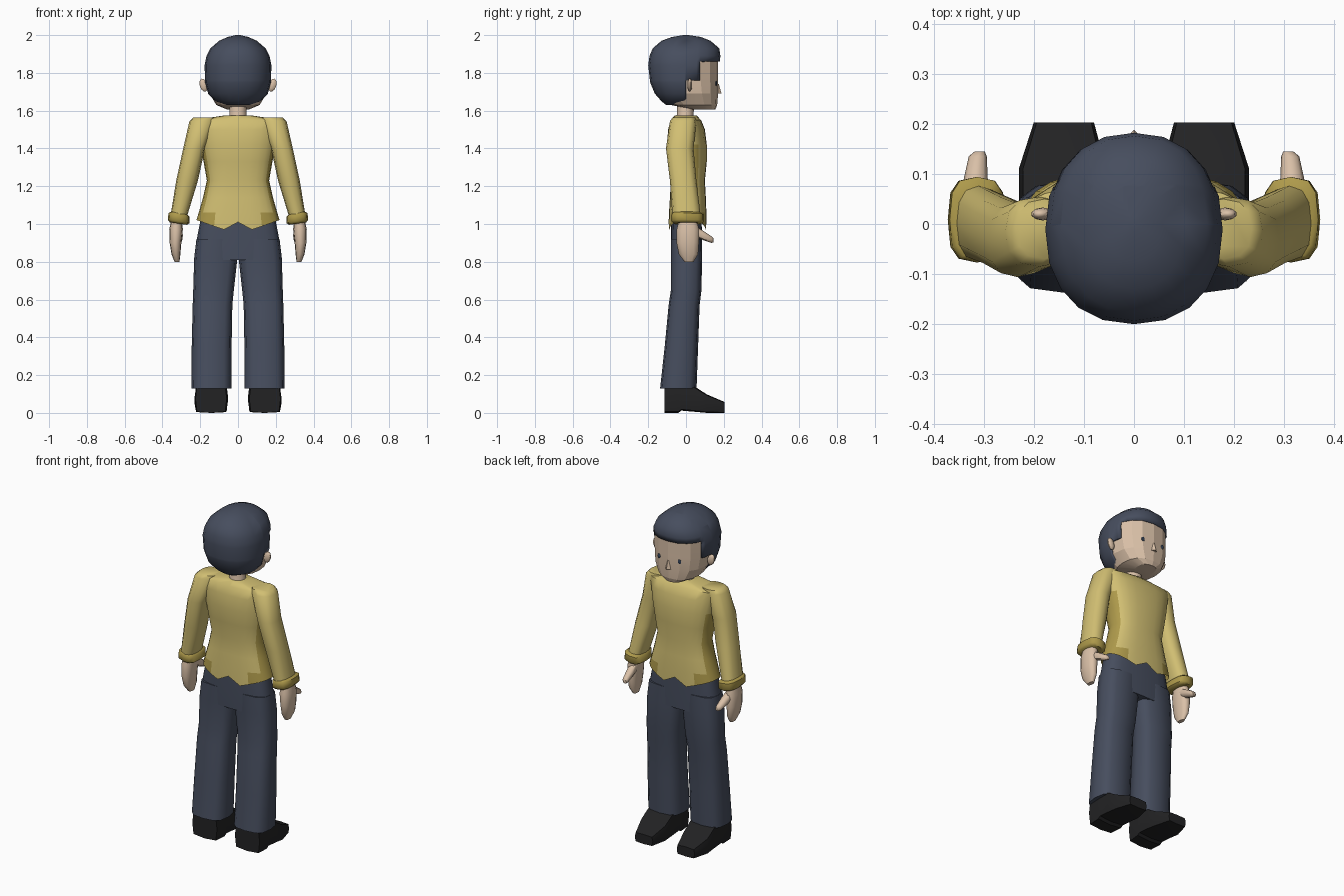
import bpy, bmesh, math
from mathutils import Matrix, Vector


def mat(name, r, g, b):
    m = bpy.data.materials.new(name)
    m.diffuse_color = (r, g, b, 1)
    return m


NAVY = mat("navy", 0.062, 0.075, 0.112)
YELLOW = mat("yellow", 0.64, 0.52, 0.17)
OLIVE = mat("dark yellow", 0.42, 0.32, 0.07)
SKIN = mat("skin", 0.70, 0.53, 0.39)
BLACK = mat("black", 0.016, 0.016, 0.017)
EYE = mat("eye", 0.03, 0.05, 0.09)


def finish(name, bm, *mats, angle=40):
    bmesh.ops.recalc_face_normals(bm, faces=bm.faces)
    me = bpy.data.meshes.new(name)
    bm.to_mesh(me)
    bm.free()
    ob = bpy.data.objects.new(name, me)
    bpy.context.collection.objects.link(ob)
    for m in mats:
        me.materials.append(m)
    if angle:
        bpy.ops.object.select_all(action='DESELECT')
        ob.select_set(True)
        bpy.context.view_layer.objects.active = ob
        bpy.ops.object.shade_smooth_by_angle(angle=math.radians(angle))
    return ob


def loft(rings, n=16, e=2.4, s=1, axis='z', caps=(True, True)):
    """Skin rings (h, a0, a1, b0, b1): level, then extents across.
    axis z: a = x, b = y;  axis y: a = x, b = z."""
    bm = bmesh.new()
    loops = []
    for h, a0, a1, b0, b1 in rings:
        loop = []
        for i in range(n):
            t = 2 * math.pi * i / n
            c, d = math.cos(t), math.sin(t)
            a = (a0 + a1) / 2 + (a1 - a0) / 2 * math.copysign(abs(c) ** (2 / e), c)
            b = (b0 + b1) / 2 + (b1 - b0) / 2 * math.copysign(abs(d) ** (2 / e), d)
            loop.append(bm.verts.new((s * a, b, h) if axis == 'z' else (s * a, h, b)))
        loops.append(loop)
    for p, q in zip(loops, loops[1:]):
        for i in range(n):
            j = (i + 1) % n
            bm.faces.new((p[i], p[j], q[j], q[i]))
    if caps[0]:
        bm.faces.new(loops[0])
    if caps[1]:
        bm.faces.new(loops[-1])
    return bm


def sym(rows):
    return [(z, -rx, rx, y0, y1) for z, rx, y0, y1 in rows]


def blob(name, loc, size, m, rot=0):
    bm = bmesh.new()
    bmesh.ops.create_uvsphere(bm, u_segments=10, v_segments=6, radius=1)
    bm.transform(Matrix.Translation(loc) @ Matrix.Rotation(rot, 4, 'Y') @ Matrix.Diagonal((*size, 1)))
    return finish(name, bm, m)


# Head: faceted skin volume, the face looks along +y
finish("head", loft(sym([
    (1.605, 0.055, 0.04, 0.155), (1.63, 0.115, -0.08, 0.165), (1.69, 0.15, -0.14, 0.17),
    (1.77, 0.16, -0.17, 0.17), (1.86, 0.16, -0.17, 0.17), (1.93, 0.125, -0.13, 0.14)]),
    n=16), SKIN, angle=15)

# Hair: rounded shell with a stepped opening for the face
bm = loft(sym([
    (1.63, 0.07, -0.105, 0.06), (1.65, 0.12, -0.13, 0.10), (1.69, 0.158, -0.165, 0.15),
    (1.75, 0.174, -0.19, 0.175), (1.84, 0.177, -0.2, 0.178), (1.89, 0.167, -0.193, 0.182),
    (1.93, 0.146, -0.176, 0.176), (1.97, 0.10, -0.13, 0.13), (1.99, 0.055, -0.075, 0.08),
    (2.0, 0.012, -0.015, 0.015)]), n=20, e=2.25)
for co, no in (((0, 0, 0), (0, 1, 0)), ((0, 0.075, 0), (0, 1, 0)),
               ((0, 0, 1.76), (0, 0, 1)), ((0, 0, 1.86), (0, 0, 1))):
    bmesh.ops.bisect_plane(bm, geom=bm.verts[:] + bm.edges[:] + bm.faces[:],
                           plane_co=co, plane_no=no)
opening = []
for f in bm.faces:
    c = f.calc_center_median()
    if (c.y > 0 and c.z < 1.76) or (c.y > 0.075 and c.z < 1.86):
        opening.append(f)
bmesh.ops.delete(bm, geom=opening, context='FACES')
hair = finish("hair", bm, NAVY, angle=50)
mod = hair.modifiers.new("thickness", 'SOLIDIFY')
mod.thickness = 0.018
mod.offset = -1

# Nose
bm = bmesh.new()
bmesh.ops.create_cone(bm, cap_ends=True, segments=4, radius1=0.018, radius2=0.004, depth=0.05)
bm.transform(Matrix.Translation((0, 0.17, 1.715)))
finish("nose", bm, SKIN, angle=0)

# Neck
finish("neck", loft(sym([(1.53, 0.06, -0.06, 0.05), (1.58, 0.045, -0.048, 0.04),
                         (1.66, 0.045, -0.045, 0.045)]), n=12, e=2), SKIN)

# Shirt body, with a zigzag hem and darker hem and flanks
bm = loft(sym([
    (1.0, 0.22, -0.092, 0.108), (1.06, 0.208, -0.09, 0.108), (1.14, 0.185, -0.085, 0.105),
    (1.23, 0.165, -0.08, 0.1), (1.33, 0.182, -0.095, 0.11), (1.42, 0.2, -0.1, 0.11),
    (1.5, 0.215, -0.095, 0.1), (1.55, 0.235, -0.08, 0.08), (1.575, 0.07, -0.06, 0.055)]),
    n=24, e=2.5, caps=(False, True))
for v in bm.verts:
    if v.co.z < 1.01:
        x = abs(v.co.x)
        v.co.z = 1.01 - 0.75 * x if x < 0.06 else 0.965 + 0.35 * (x - 0.06)
bm.normal_update()
for f in bm.faces:
    c = f.calc_center_median()
    flank = abs(f.normal.x) > 0.72 and c.z < 1.45
    f.material_index = int(flank or (c.z < 1.06 and abs(c.x) > 0.12))
finish("shirt_body", bm, YELLOW, OLIVE, angle=50)

# Hips
finish("trouser_hips", loft(sym([(0.81, 0.228, -0.078, 0.083), (0.9, 0.222, -0.08, 0.084),
                                 (1.04, 0.195, -0.078, 0.083)]), n=20, e=3), NAVY)

for s, side in ((1, "right"), (-1, "left")):
    # Trouser leg
    finish(side + "_trouser_leg", loft([
        (0.13, 0.035, 0.247, -0.137, 0.056), (0.35, 0.034, 0.245, -0.113, 0.064),
        (0.57, 0.03, 0.24, -0.092, 0.072), (0.65, 0.022, 0.237, -0.08, 0.082),
        (0.82, 0.003, 0.232, -0.08, 0.085), (0.92, -0.01, 0.22, -0.08, 0.084)],
        n=12, e=3, s=s), NAVY, angle=50)

    # Shoe, lofted from heel to toe
    finish(side + "_shoe", loft([
        (-0.115, 0.06, 0.225, 0, 0.15), (-0.04, 0.052, 0.23, 0, 0.15),
        (-0.025, 0.052, 0.23, 0.012, 0.15), (0.045, 0.052, 0.23, 0.006, 0.14),
        (0.11, 0.055, 0.23, 0, 0.098), (0.203, 0.08, 0.2, 0, 0.058)],
        n=8, e=7, s=s, axis='y'), BLACK, angle=30)

    # Sleeve
    finish(side + "_sleeve", loft([
        (1.565, 0.12, 0.235, -0.07, 0.05), (1.545, 0.12, 0.257, -0.085, 0.055),
        (1.4, 0.175, 0.29, -0.106, 0.04), (1.23, 0.212, 0.327, -0.085, 0.055),
        (1.04, 0.27, 0.358, -0.072, 0.078)], n=12, e=2.5, s=s), YELLOW, angle=50)

    # Rolled cuff, tilted up slightly on the outside
    bm = loft([(1.06, 0.272, 0.355, -0.07, 0.08), (1.05, 0.258, 0.368, -0.077, 0.094),
               (1.015, 0.256, 0.372, -0.077, 0.094), (1.003, 0.27, 0.362, -0.065, 0.085)],
              n=12, e=3, s=s)
    for v in bm.verts:
        v.co.z += 0.15 * (abs(v.co.x) - 0.32)
    finish(side + "_cuff", bm, OLIVE, angle=50)

    # Hand and thumb
    finish(side + "_hand", loft([
        (1.03, 0.295, 0.352, -0.035, 0.055), (0.97, 0.292, 0.364, -0.05, 0.07),
        (0.9, 0.3, 0.362, -0.05, 0.068), (0.84, 0.305, 0.352, -0.038, 0.064),
        (0.8, 0.31, 0.336, -0.008, 0.04)], n=12, e=2.3, s=s), SKIN, angle=50)
    finish(side + "_thumb", loft([
        (0.03, 0.295, 0.345, 0.94, 1.0), (0.09, 0.292, 0.34, 0.915, 0.965),
        (0.135, 0.294, 0.33, 0.9, 0.935), (0.145, 0.298, 0.318, 0.903, 0.925)],
        n=8, e=2.2, s=s, axis='y'), SKIN, angle=50)

    # Ear and eye
    blob(side + "_ear", (s * 0.182, 0.02, 1.735), (0.022, 0.013, 0.036), SKIN, rot=s * 0.3)
    blob(side + "_eye", (s * 0.068, 0.159, 1.745), (0.011, 0.005, 0.014), EYE)
